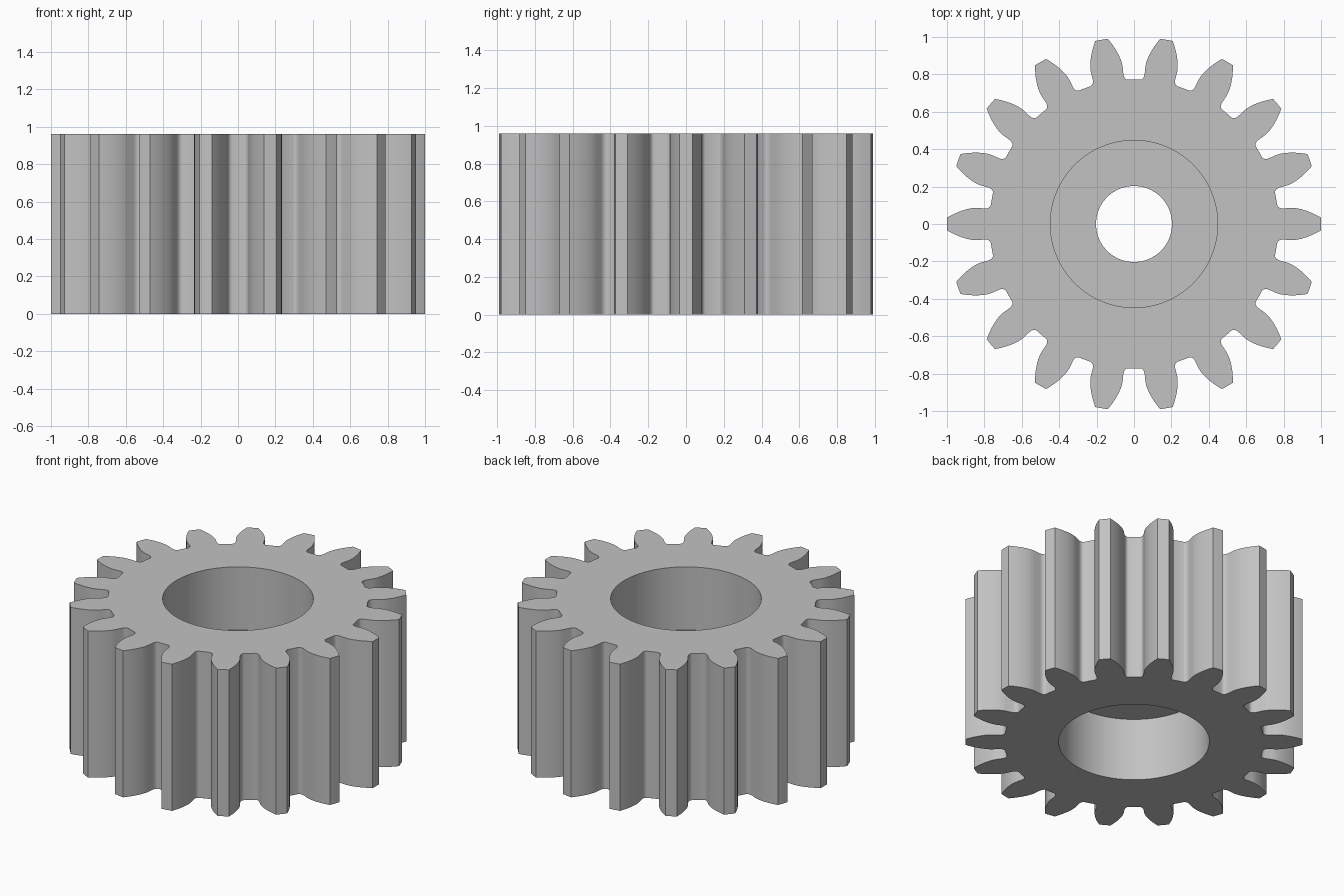
import bpy
import bmesh
from math import acos, atan2, cos, pi, radians, sin, sqrt, tan

cube = bpy.data.objects.get("Cube")
if cube:
    bpy.data.objects.remove(cube, do_unlink=True)

# Gear dimensions
TEETH = 18
HEIGHT = 0.96
TIP, PITCH, ROOT = 1.0, 0.9, 0.772
PRESSURE = radians(20)
BASE = PITCH * cos(PRESSURE)
RECESS, BORE, DEPTH = 0.447, 0.203, 0.413


def involute(a):
    return tan(a) - a


def half_tooth():
    """Angle and radius from the tip centre to the valley centre."""
    points = [(0, TIP)]
    steps = 8
    for i in range(steps + 1):
        r = TIP + (BASE - TIP) * i / steps
        a = pi / (2 * TEETH) + involute(PRESSURE) - involute(acos(min(1, BASE / r)))
        points.append((a, r))
    # Root fillet
    for deg, r in ((5.95, 0.802), (6.08, 0.792), (6.4, 0.782), (6.9, 0.775), (7.6, ROOT)):
        points.append((radians(deg), r))
    points.append((pi / TEETH, ROOT))
    return points


half = half_tooth()
tooth = [(-a, r) for a, r in reversed(half[1:-1])] + half
outline = [(a + 2 * pi * k / TEETH, r) for k in range(TEETH) for a, r in tooth]

# Closed section: toothed rim, recess on both faces, and a bored web between them
section = [
    (None, 0), (None, HEIGHT),
    (RECESS, HEIGHT), (RECESS, HEIGHT - DEPTH),
    (BORE, HEIGHT - DEPTH), (BORE, DEPTH),
    (RECESS, DEPTH), (RECESS, 0),
]

bm = bmesh.new()
rings = []
for radius, z in section:
    rings.append([bm.verts.new(((radius or r) * cos(a), (radius or r) * sin(a), z))
                  for a, r in outline])
count = len(outline)
for j, ring in enumerate(rings):
    after = rings[(j + 1) % len(rings)]
    for i in range(count):
        n = (i + 1) % count
        bm.faces.new((ring[i], ring[n], after[n], after[i]))
bmesh.ops.recalc_face_normals(bm, faces=bm.faces)

mesh = bpy.data.meshes.new("spur_gear")
bm.to_mesh(mesh)
bm.free()
gear = bpy.data.objects.new("spur_gear", mesh)
bpy.context.collection.objects.link(gear)

# Plain grey
grey = bpy.data.materials.new("light_grey")
grey.use_nodes = True
colour = (0.54, 0.54, 0.54, 1)
grey.diffuse_color = colour
grey.node_tree.nodes["Principled BSDF"].inputs["Base Color"].default_value = colour
mesh.materials.append(grey)

# Smooth flanks and bore, crisp rims
bpy.ops.object.select_all(action="DESELECT")
gear.select_set(True)
bpy.context.view_layer.objects.active = gear
bpy.ops.object.shade_smooth_by_angle(angle=radians(32))
